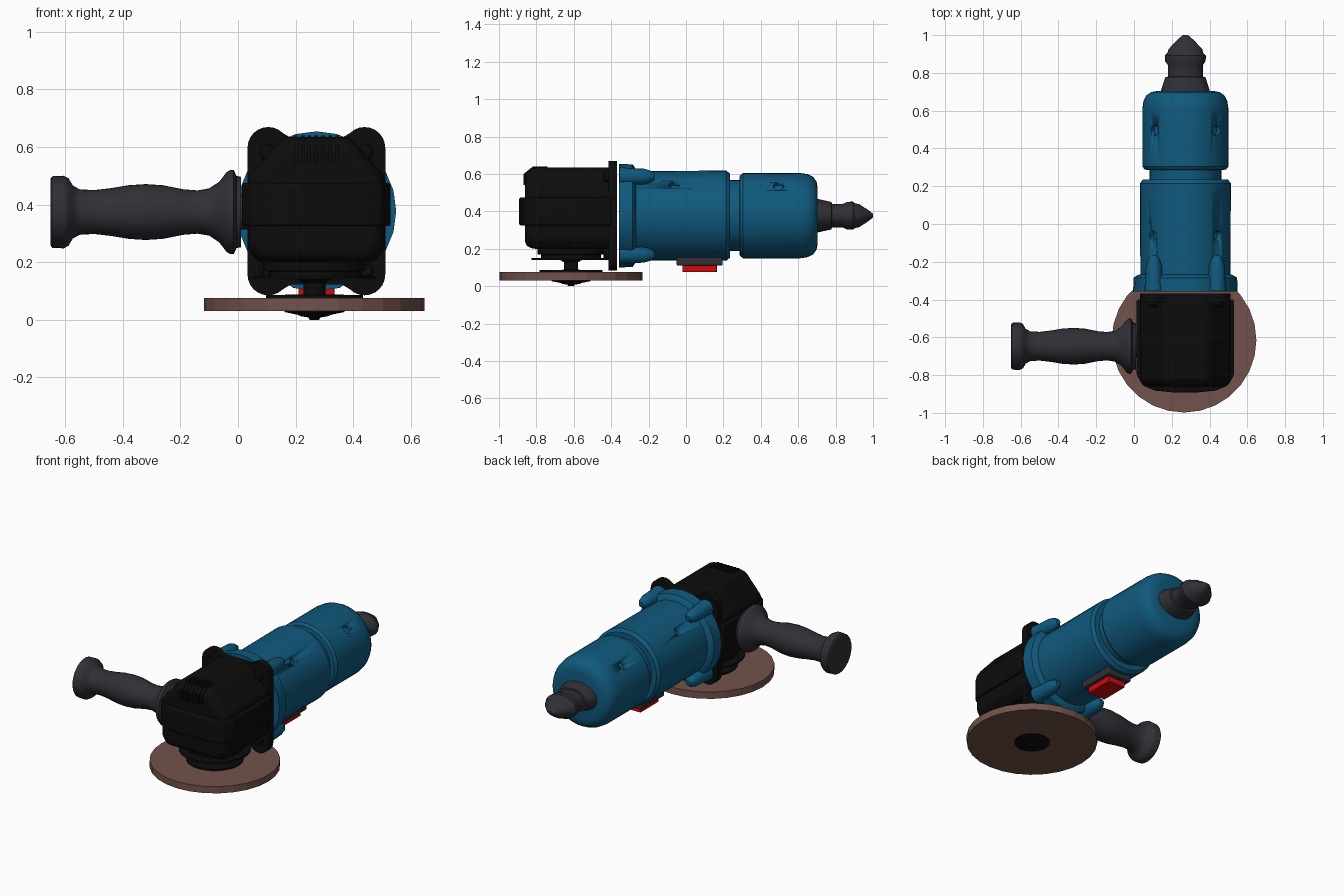
import bpy, bmesh, math
from mathutils import Vector, Matrix

if "Cube" in bpy.data.objects:
    bpy.data.objects.remove(bpy.data.objects["Cube"])

CX, CZ = 0.272, 0.377      # tool axis, running along y
DX, DY = 0.265, -0.615     # spindle axis, running along z


def material(name, rgb):
    m = bpy.data.materials.new(name)
    m.diffuse_color = (*rgb, 1)
    m.use_nodes = True
    m.node_tree.nodes["Principled BSDF"].inputs["Base Color"].default_value = m.diffuse_color
    return m


BLUE = material("blue_casing", (0.005, 0.1, 0.205))
BLACK = material("black_metal", (0.0038, 0.0038, 0.0038))
GREY = material("dark_grey_rubber", (0.029, 0.029, 0.038))
RED = material("red_switch", (0.62, 0.003, 0.003))
BROWN = material("brown_abrasive", (0.17, 0.085, 0.07))


def finish(name, bm, mat, bevel=0, angle=32):
    bmesh.ops.recalc_face_normals(bm, faces=bm.faces)
    me = bpy.data.meshes.new(name)
    bm.to_mesh(me)
    bm.free()
    ob = bpy.data.objects.new(name, me)
    bpy.context.collection.objects.link(ob)
    me.materials.append(mat)
    if bevel:
        b = ob.modifiers.new("bevel", 'BEVEL')
        b.width, b.segments, b.limit_method = bevel, 3, 'ANGLE'
        b.angle_limit = math.radians(25)
    bpy.ops.object.select_all(action='DESELECT')
    bpy.context.view_layer.objects.active = ob
    ob.select_set(True)
    bpy.ops.object.shade_smooth_by_angle(angle=math.radians(angle))
    return ob


def loft(name, sections, mat, bevel=0, angle=32):
    """Skin equal-length closed sections and cap both ends."""
    bm = bmesh.new()
    rings = [[bm.verts.new(p) for p in s] for s in sections]
    n = len(rings[0])
    for a, b in zip(rings, rings[1:]):
        for i in range(n):
            bm.faces.new((a[i], a[(i + 1) % n], b[(i + 1) % n], b[i]))
    bm.faces.new(rings[0])
    bm.faces.new(rings[-1])
    return finish(name, bm, mat, bevel, angle)


def lathe(name, axis, profile, loc, mat, n=32, flat=1.0, angle=32):
    """profile = (position along axis, radius); flat squashes the second direction."""
    sections = []
    for t, r in profile:
        ring = []
        for i in range(n):
            a = 2 * math.pi * i / n
            u, v = r * math.cos(a), r * math.sin(a) * flat
            p = {'x': (t, u, v), 'y': (u, t, v), 'z': (u, v, t)}[axis]
            ring.append(Vector(p) + Vector(loc))
        sections.append(ring)
    return loft(name, sections, mat, angle=angle)


def box(name, lo, hi, mat, bevel=0):
    bm = bmesh.new()
    bmesh.ops.create_cube(bm, size=1)
    lo, hi = Vector(lo), Vector(hi)
    for v in bm.verts:
        v.co = Vector([(lo[k] + hi[k]) / 2 + v.co[k] * (hi[k] - lo[k]) for k in range(3)])
    return finish(name, bm, mat, bevel)


# Motor housing with waist groove and rounded tail
motor = lathe("motor_housing", 'y', [
    (-0.34, 0.238), (0.215, 0.241), (0.235, 0.225), (0.235, 0.19), (0.285, 0.19),
    (0.288, 0.215), (0.305, 0.228), (0.61, 0.228), (0.65, 0.222), (0.68, 0.207),
    (0.698, 0.182), (0.704, 0.15)], (CX, 0, CZ), BLUE, 40)

# Recessed screw holes on the upper flanks
for y in (-0.063, 0.495):
    for s in (-1, 1):
        hole = lathe("screw_hole_cutter", 'z', [(0.205, 0.028), (0.3, 0.028)], (0, 0, 0), BLUE, 20)
        hole.matrix_world = Matrix.Translation((CX, y, CZ)) @ Matrix.Rotation(s * math.radians(46), 4, 'Y')
        hole.hide_render = True
        hole.hide_set(True)
        m = motor.modifiers.new("screw_hole", 'BOOLEAN')
        m.operation, m.solver, m.object = 'DIFFERENCE', 'EXACT', hole

# Front flange of the motor
lathe("motor_flange", 'y', [(-0.358, 0.277), (-0.285, 0.274), (-0.272, 0.255), (-0.265, 0.235)],
      (CX, 0, CZ), BLUE, 24)

# Corner bosses and gear case screws
for sx in (-1, 1):
    for sz in (-1, 1):
        lathe("screw_boss", 'y', [(-0.356, 0.052), (-0.31, 0.046), (-0.225, 0.042), (-0.19, 0.032), (-0.168, 0.016)],
              (CX + sx * 0.167, 0, CZ + sz * 0.209), BLUE, 16)
        lathe("gear_case_screw", 'y', [(-0.44, 0.02), (-0.43, 0.029), (-0.40, 0.029)],
              (CX + sx * 0.17, 0, CZ + sz * 0.205), BLACK, 16)

# Mounting plate with four round ears
quarter = [(0.239, 0.1)]
for i in range(10):
    a = math.radians(15 * i)
    quarter.append((0.167 + 0.072 * math.cos(a), 0.22 + 0.072 * math.sin(a)))
quarter.append((0.09, 0.255))
half = quarter + [(-x, z) for x, z in reversed(quarter)]
outline = half + [(x, -z) for x, z in reversed(half)]
loft("mounting_plate", [[(CX + x, y, CZ + z) for x, z in outline] for y in (-0.414, -0.368)], BLACK)

# Gear head: chamfered case lofted toward the front
case = [(0.20, -0.178), (0.238, -0.13), (0.238, 0.12), (0.115, 0.258)]
case = case + [(-x, z) for x, z in reversed(case)]
loft("gear_head", [[(CX + x * k, y, CZ + z * k) for x, z in case]
                   for y, k in ((-0.40, 1), (-0.80, 1), (-0.835, 0.97), (-0.86, 0.86))], BLACK, 0.015)

# Raised band around the gear head
band = [(-0.258, -0.40), (-0.258, -0.80), (-0.225, -0.855), (-0.16, -0.882), (-0.06, -0.892)]
band = band + [(-x, y) for x, y in reversed(band)]
loft("gear_head_band", [[(CX + x, y, z) for x, y in band] for z in (0.325, 0.475)], BLACK, 0.01)

# Vent ribs on the top front edge
for i in range(7):
    x = CX + (i - 3) * 0.024
    loft("vent_rib", [[(x + d, y, z) for y, z in
                       ((-0.74, 0.62), (-0.74, 0.639), (-0.82, 0.639), (-0.868, 0.6), (-0.868, 0.54), (-0.82, 0.54))]
                      for d in (-0.006, 0.006)], BLACK)

# Spindle neck, guard plate, shaft and clamping flange
lathe("spindle", 'z', [(0.23, 0.178), (0.17, 0.178), (0.168, 0.16), (0.152, 0.16), (0.152, 0.212),
                       (0.141, 0.212), (0.141, 0.06), (0.128, 0.038), (0.088, 0.038), (0.086, 0.168),
                       (0.076, 0.168), (0.07, 0.03)], (DX, DY, 0), BLACK, 32)

# Grinding disc and its lock nut
lathe("grinding_disc", 'z', [(0.031, 0.383), (0.075, 0.383)], (DX, DY, 0), BROWN, 28, angle=10)
lathe("lock_nut", 'z', [(0.04, 0.104), (0.027, 0.104), (0.018, 0.06), (0.012, 0.045), (0.008, 0.02), (0.0, 0.016)],
      (DX, DY, 0), BLACK, 24)

# Side handle
lathe("side_handle", 'x', [
    (-0.65, 0.116), (-0.645, 0.124), (-0.605, 0.126), (-0.588, 0.117), (-0.573, 0.092), (-0.55, 0.079),
    (-0.50, 0.076), (-0.44, 0.083), (-0.38, 0.093), (-0.32, 0.097), (-0.26, 0.093), (-0.19, 0.079),
    (-0.14, 0.075), (-0.10, 0.082), (-0.065, 0.105), (-0.04, 0.138), (-0.027, 0.146), (-0.015, 0.146),
    (-0.005, 0.125), (0.011, 0.122), (0.011, 0.06), (0.05, 0.06)], (0, -0.647, 0.374), GREY, 32)

# Cable boot, flattened in height
lathe("cable_boot", 'y', [
    (0.69, 0.132), (0.71, 0.128), (0.778, 0.106), (0.78, 0.092), (0.84, 0.092), (0.862, 0.107), (0.892, 0.109),
    (0.905, 0.095), (0.925, 0.09), (0.97, 0.048), (0.99, 0.026), (1.0, 0.014)], (CX, 0, CZ), GREY, 28, 0.69)

# Trigger switch under the motor
box("switch_base", (CX - 0.085, -0.05, 0.11), (CX + 0.085, 0.195, 0.2), GREY, 0.008)
box("switch_button", (CX - 0.062, -0.02, 0.075), (CX + 0.062, 0.165, 0.13), RED, 0.004)
